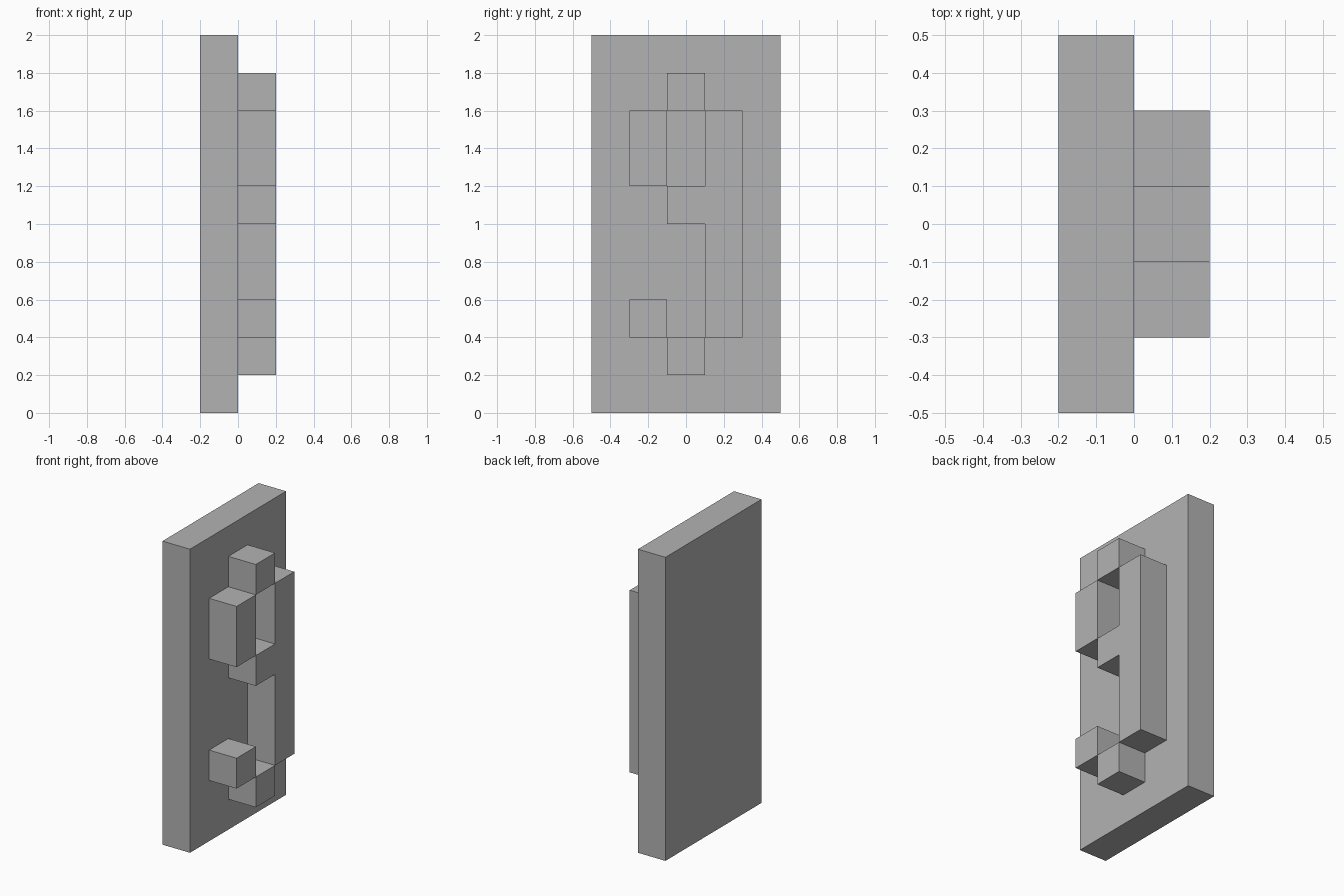
import bpy

# Remove the default object
cube = bpy.data.objects.get("Cube")
if cube:
    bpy.data.objects.remove(cube, do_unlink=True)

# Single flat colour
grey = bpy.data.materials.new("plain grey")
grey.use_nodes = True
colour = (0.45, 0.45, 0.45, 1)
grey.diffuse_color = colour
grey.node_tree.nodes["Principled BSDF"].inputs["Base Color"].default_value = colour


def box(name, x, y, z):
    """Box spanning the given (low, high) ranges."""
    spans = (x, y, z)
    bpy.ops.mesh.primitive_cube_add(size=1, location=[(a + b) / 2 for a, b in spans])
    obj = bpy.context.object
    obj.name = name
    obj.scale = [b - a for a, b in spans]
    bpy.ops.object.transform_apply(location=False, rotation=False, scale=True)
    obj.data.materials.append(grey)


# Upright slab
box("back_slab", (-0.2, 0), (-0.5, 0.5), (0, 2))

# Raised blocks on the slab's +x side, in three columns across y
front, middle, back = (-0.3, -0.1), (-0.1, 0.1), (0.1, 0.3)
blocks = {
    "top_block": (middle, (1.6, 1.8)),
    "upper_front_block": (front, (1.2, 1.6)),
    "centre_block": (middle, (1.0, 1.2)),
    "tall_back_block": (back, (0.4, 1.6)),
    "lower_front_block": (front, (0.4, 0.6)),
    "bottom_block": (middle, (0.2, 0.4)),
}
for name, (column, height) in blocks.items():
    box(name, (0, 0.2), column, height)
